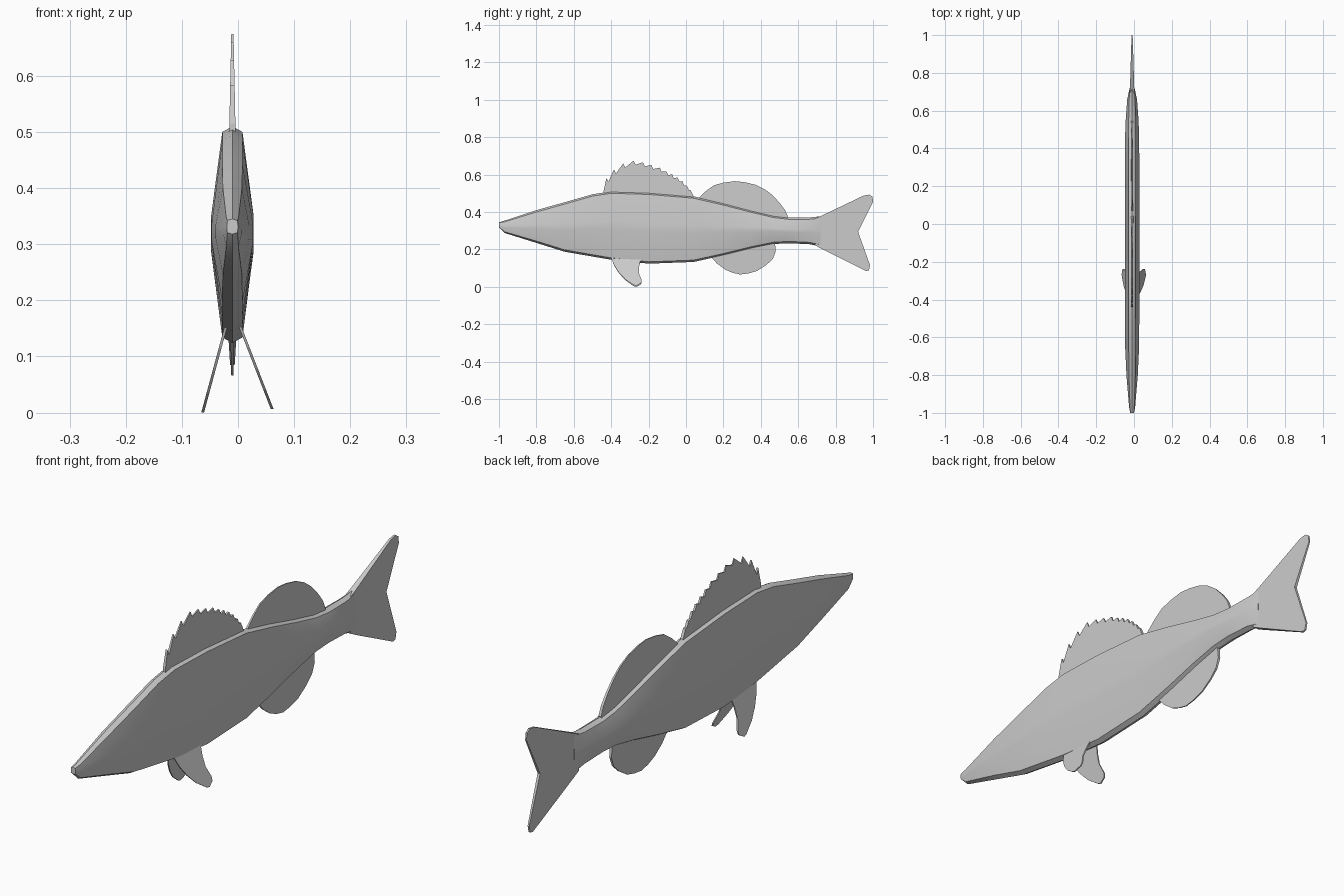
import bpy, bmesh

CX = -0.01  # mid-plane of the body

grey = bpy.data.materials.new("plain grey")
grey.diffuse_color = (0.6, 0.6, 0.6, 1)


def finish(bm, name, smooth=True):
    bmesh.ops.recalc_face_normals(bm, faces=bm.faces)
    me = bpy.data.meshes.new(name)
    bm.to_mesh(me)
    bm.free()
    me.materials.append(grey)
    ob = bpy.data.objects.new(name, me)
    bpy.context.collection.objects.link(ob)
    if smooth:
        bpy.ops.object.select_all(action='DESELECT')
        bpy.context.view_layer.objects.active = ob
        ob.select_set(True)
        bpy.ops.object.shade_smooth_by_angle(angle=0.5)
    return ob


def fin(name, outline, centre, half):
    """Thin slab from a (y, z) outline; centre and half give x per point."""
    bm = bmesh.new()
    sides = [[bm.verts.new((centre(y, z) + s * half(y, z), y, z))
              for y, z in outline] for s in (-1, 1)]
    a, b = sides
    bm.faces.new(a)
    bm.faces.new(b[::-1])
    n = len(outline)
    for i in range(n):
        j = (i + 1) % n
        bm.faces.new((a[i], b[i], b[j], a[j]))
    return finish(bm, name, False)


def mid(y, z):
    return CX


# Body: y, bottom, top, edge half width, widest half width
stations = [
    (-1.0, .318, .345, .009, .010),
    (-.97, .288, .354, .011, .016),
    (-.80, .235, .410, .017, .030),
    (-.65, .188, .452, .018, .037),
    (-.50, .162, .495, .018, .038),
    (-.40, .145, .510, .018, .038),
    (-.20, .124, .504, .018, .038),
    (.04, .133, .484, .018, .038),
    (.20, .168, .447, .018, .038),
    (.35, .205, .408, .018, .038),
    (.47, .229, .380, .018, .037),
    (.55, .233, .371, .018, .034),
    (.66, .228, .371, .016, .026),
    (.72, .215, .377, .011, .013),
]
bm = bmesh.new()
rings = []
for y, lo, hi, e, w in stations:
    h = hi - lo
    lip = min(.010, h * .1)
    m = lo + h * .5
    half = [(0, hi), (e, hi - lip), (w, m + h * .06), (w, m - h * .06),
            (e, lo + lip), (0, lo)]
    loop = half + [(-x, z) for x, z in half[-2:0:-1]]
    rings.append([bm.verts.new((CX + x, y, z)) for x, z in loop])
for a, b in zip(rings, rings[1:]):
    for i in range(len(a)):
        j = (i + 1) % len(a)
        bm.faces.new((a[i], a[j], b[j], b[i]))
bm.faces.new(rings[0])
bm.faces.new(rings[-1])
finish(bm, "body")

# Forked tail, tapering to the rear
fin("tail_fin",
    [(.69, .365), (.72, .378), (.95, .488), (.98, .493), (.997, .482),
     (1.0, .455), (.92, .295), (.984, .115), (.978, .088), (.962, .085),
     (.72, .206), (.69, .222)],
    mid, lambda y, z: .003 + .009 * (1 - y) / .3)

# Spiny front back fin: each spine tip is followed by a notch
tips = [(-.425, .583), (-.385, .628), (-.335, .66), (-.28, .675),
        (-.23, .666), (-.185, .652), (-.14, .637), (-.105, .618),
        (-.075, .603), (-.045, .585), (-.02, .565), (.005, .54), (.025, .517)]
outline = [(-.44, .49), (-.44, .515)]
for y, z in tips:
    outline += [(y, z), (y + .010, z - .022)]
outline += [(.045, .475)]
fin("spiny_back_fin", outline, mid,
    lambda y, z: .002 + .004 * max(0, .675 - z) / .19)

# Rounded rear back fin
fin("rear_back_fin",
    [(.06, .465), (.075, .483), (.11, .515), (.15, .543), (.20, .557),
     (.26, .565), (.31, .56), (.37, .546), (.42, .522), (.46, .492),
     (.50, .45), (.53, .41), (.545, .375), (.54, .355), (.35, .39)],
    mid, lambda y, z: .002 + .004 * (.565 - z) / .2)

# Rounded fin under the tail
fin("under_fin",
    [(.13, .165), (.165, .125), (.21, .092), (.25, .075), (.29, .066),
     (.335, .072), (.38, .085), (.43, .117), (.465, .15), (.48, .19),
     (.475, .24), (.35, .22)],
    mid, lambda y, z: .002 + .004 * (z - .066) / .18)

# Splayed belly fins: x at the root and at the tip, and tip height
for name, root, tip, low in (("right_belly_fin", .003, .061, .006),
                             ("left_belly_fin", -.021, -.063, 0)):
    shape = [(-.40, .155), (-.385, .115), (-.36, .075), (-.325, .036),
             (-.28, .004), (-.265, 0), (-.24, .014), (-.237, .03),
             (-.252, .07), (-.25, .11), (-.24, .155)]
    pts = [(y, low + z * (.155 - low) / .155) for y, z in shape]
    fin(name, pts,
        lambda y, z: tip + (root - tip) * (z - low) / (.155 - low),
        lambda y, z: .0025)
